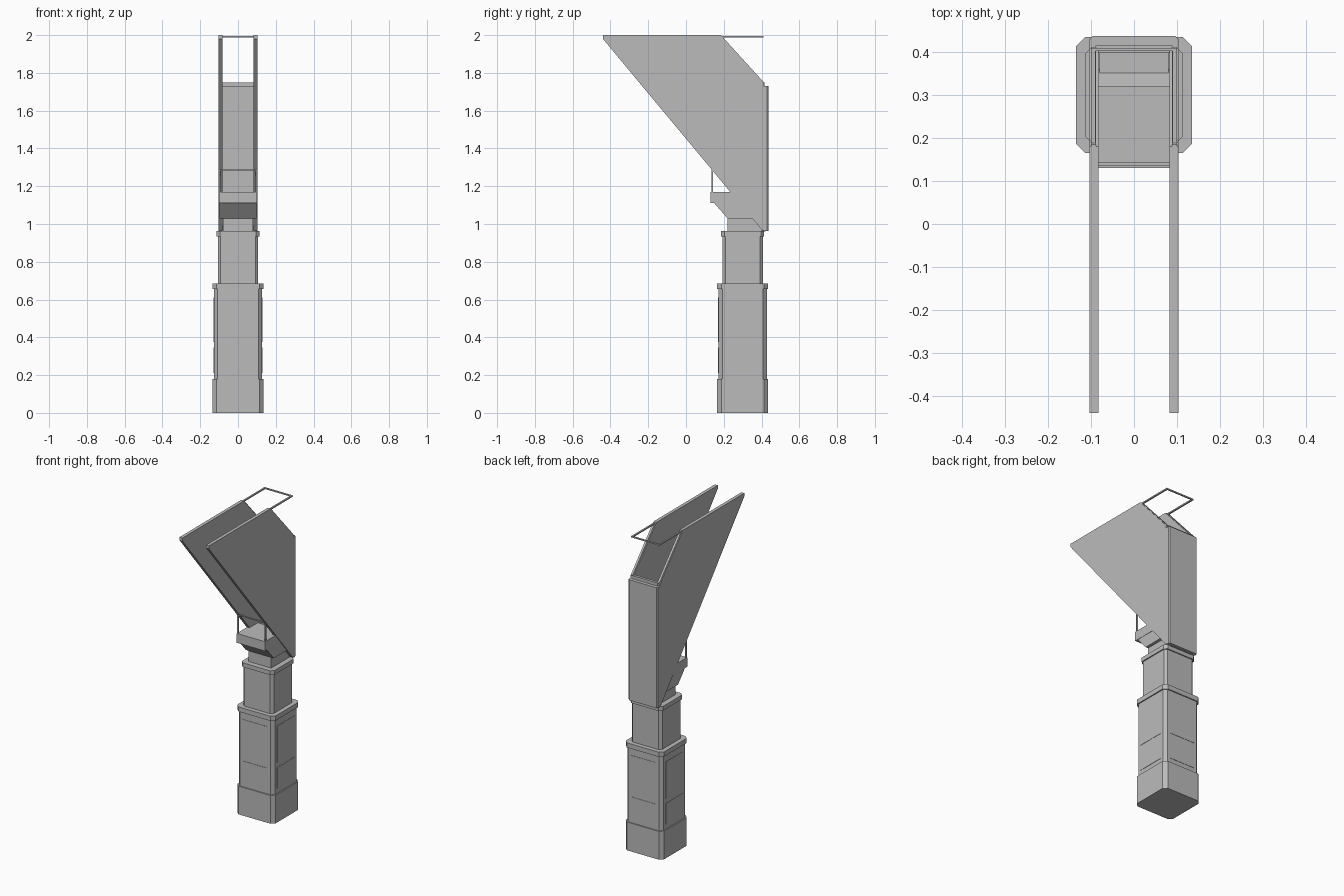
import bpy, bmesh
from mathutils import Vector

cube = bpy.data.objects.get("Cube")
if cube:
    bpy.data.objects.remove(cube, do_unlink=True)

grey = bpy.data.materials.new("plain grey")
grey.use_nodes = True
colour = (0.5, 0.5, 0.5, 1)
grey.diffuse_color = colour
grey.node_tree.nodes["Principled BSDF"].inputs["Base Color"].default_value = colour

CY = 0.30  # column centre in y


def finish(name, bm):
    bmesh.ops.recalc_face_normals(bm, faces=bm.faces)
    mesh = bpy.data.meshes.new(name)
    bm.to_mesh(mesh)
    bm.free()
    mesh.materials.append(grey)
    obj = bpy.data.objects.new(name, mesh)
    bpy.context.collection.objects.link(obj)
    return obj


def box(name, x, y, z):
    bm = bmesh.new()
    bmesh.ops.create_cube(bm, size=1)
    for v in bm.verts:
        for i, (lo, hi) in enumerate((x, y, z)):
            v.co[i] = hi if v.co[i] > 0 else lo
    return finish(name, bm)


def extrude(name, points, offset):
    """Close a planar outline and extrude it along offset."""
    bm = bmesh.new()
    face = bm.faces.new([bm.verts.new(p) for p in points])
    made = bmesh.ops.extrude_face_region(bm, geom=[face])["geom"]
    verts = [g for g in made if isinstance(g, bmesh.types.BMVert)]
    bmesh.ops.translate(bm, verts=verts, vec=offset)
    return finish(name, bm)


def side_profile(name, x0, x1, points):
    return extrude(name, [(x0, y, z) for y, z in points], (x1 - x0, 0, 0))


def chamfered(name, half, cut, z0, z1):
    """Square block with chamfered vertical corners."""
    a, b = half, half - cut
    ring = [(b, -a), (a, -b), (a, b), (b, a), (-b, a), (-a, b), (-a, -b), (-b, -a)]
    return extrude(name, [(x, CY + y, z0) for x, y in ring], (0, 0, z1 - z0))


# Stepped column
chamfered("plinth", 0.135, 0.022, 0, 0.18)
chamfered("lower_column", 0.128, 0.02, 0.18, 0.66)
chamfered("lower_cap", 0.135, 0.022, 0.655, 0.685)
chamfered("upper_column", 0.107, 0.015, 0.685, 0.94)
chamfered("upper_cap", 0.114, 0.018, 0.935, 0.962)

# Shallow panels on the four sides of the column
for level, z0, z1 in (("lower", 0.21, 0.345), ("upper", 0.375, 0.61)):
    for side, s in (("left", 1), ("right", -1)):
        box(f"{side}_{level}_panel", sorted((s * 0.12, s * 0.130)),
            (CY - 0.088, CY + 0.088), (z0, z1))
    for side, s in (("back", 1), ("front", -1)):
        box(f"{side}_{level}_panel", (-0.088, 0.088),
            sorted((CY + s * 0.12, CY + s * 0.130)), (z0, z1))

# Neck, flared bracket and shelf
box("neck", (-0.08, 0.08), (0.22, 0.42), (0.96, 1.04))
side_profile("shelf_bracket", -0.098, 0.098,
             [(0.15, 1.11), (0.22, 1.03), (0.36, 1.03), (0.295, 1.11)])
box("shelf", (-0.1, 0.1), (0.13, 0.32), (1.11, 1.17))

# Thin upright frame on the shelf
for side, s in (("left", 1), ("right", -1)):
    box(f"{side}_shelf_post", sorted((s * 0.092, s * 0.1)), (0.135, 0.143), (1.17, 1.29))
box("shelf_frame_bar", (-0.1, 0.1), (0.135, 0.143), (1.284, 1.29))

# Hood: two big side plates joined by a back panel
plate = [(-0.44, 2), (0.18, 2), (0.41, 1.745), (0.41, 1.73), (0.43, 1.73),
         (0.43, 0.965), (0.405, 0.965), (-0.44, 1.98)]
for side, s in (("left", 1), ("right", -1)):
    side_profile(f"{side}_hood_plate", s * 0.083, s * 0.104, plate)
    # Rail along the sloped opening
    side_profile(f"{side}_slope_rail", s * 0.088, s * 0.1,
                 [(0.165, 2), (0.185, 2), (0.412, 1.75), (0.40, 1.737)])
    # Side of the open lid
    box(f"{side}_lid_bar", sorted((s * 0.09, s * 0.1)), (0.17, 0.41), (1.988, 1.996))
back = [(-0.104, 0.415), (0.104, 0.415), (0.104, 0.428), (0.097, 0.437),
        (-0.097, 0.437), (-0.104, 0.428)]
extrude("hood_back", [(x, y, 0.962) for x, y in back], (0, 0, 0.768))
box("slope_bottom_rail", (-0.09, 0.09), (0.398, 0.415), (1.725, 1.75))
box("lid_back_bar", (-0.1, 0.1), (0.402, 0.41), (1.988, 1.996))
